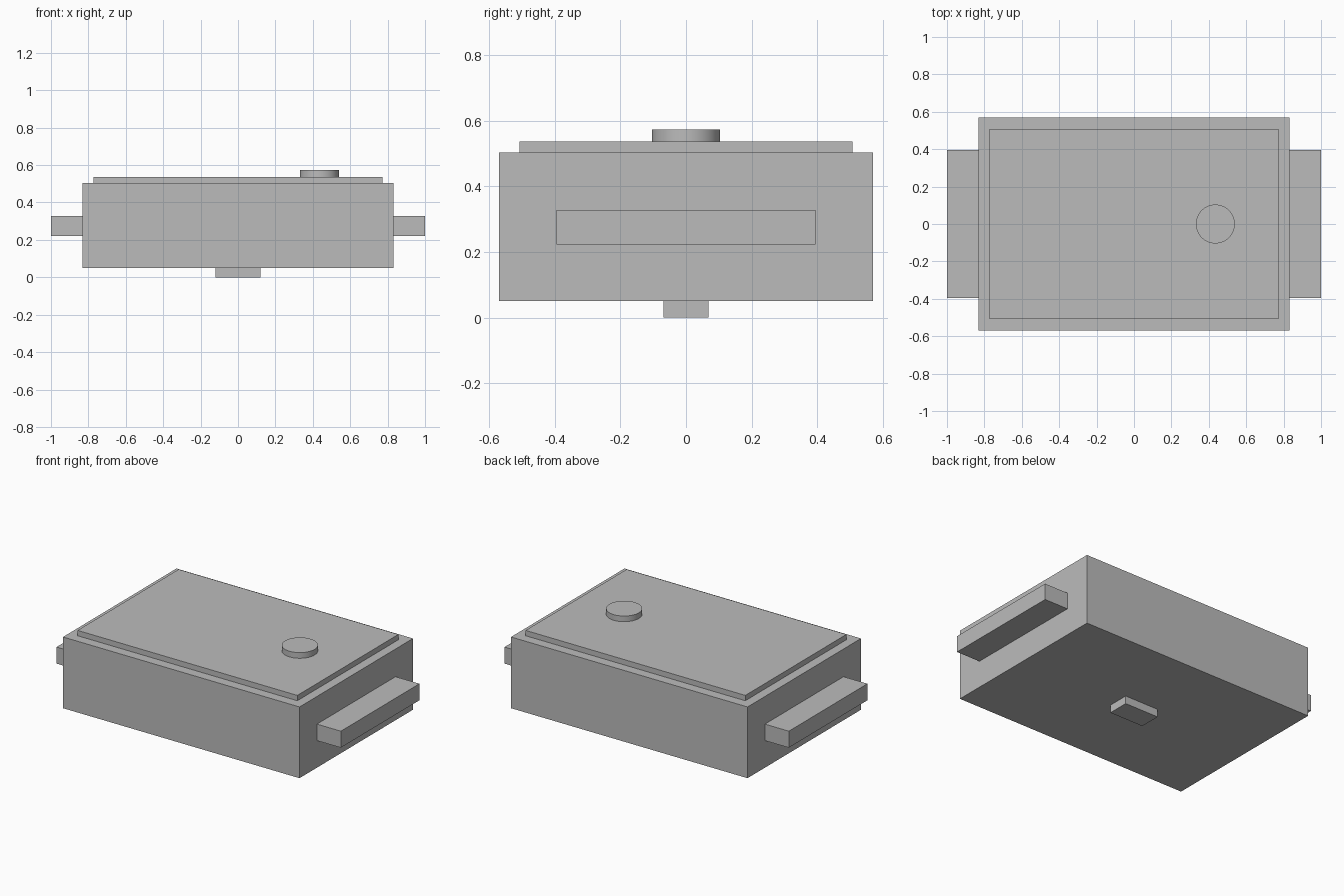
import bpy
import math

cube = bpy.data.objects.get("Cube")
if cube:
    bpy.data.objects.remove(cube, do_unlink=True)

# One plain grey for every part
grey = bpy.data.materials.new("plain_grey")
grey.use_nodes = True
colour = (0.5, 0.5, 0.5, 1)
grey.diffuse_color = colour
grey.node_tree.nodes["Principled BSDF"].inputs["Base Color"].default_value = colour


def box(name, low, high):
    """Box spanning two opposite corners."""
    centre = [(a + b) / 2 for a, b in zip(low, high)]
    bpy.ops.mesh.primitive_cube_add(size=1, location=centre)
    ob = bpy.context.object
    ob.name = name
    ob.scale = [b - a for a, b in zip(low, high)]
    bpy.ops.object.transform_apply(location=False, rotation=False, scale=True)
    ob.data.materials.append(grey)
    return ob


BASE, TOP, LID_TOP, KNOB_TOP = 0.05, 0.503, 0.537, 0.573
HALF_X = 0.832

# Main case, raised lid panel and small foot underneath
box("body", (-HALF_X, -0.57, BASE), (HALF_X, 0.57, TOP))
box("lid", (-0.773, -0.508, TOP), (0.773, 0.508, LID_TOP))
box("foot", (-0.12, -0.069, 0), (0.12, 0.069, BASE))

# Side handles
box("left_handle", (HALF_X, -0.395, 0.222), (1, 0.395, 0.327))
box("right_handle", (-1, -0.395, 0.222), (-HALF_X, 0.395, 0.327))

# Round knob on the lid
bpy.ops.mesh.primitive_cylinder_add(
    vertices=48, radius=0.104, depth=KNOB_TOP - LID_TOP,
    location=(0.435, 0, (KNOB_TOP + LID_TOP) / 2))
knob = bpy.context.object
knob.name = "knob"
knob.data.materials.append(grey)
bpy.ops.object.shade_smooth_by_angle(angle=math.radians(30))
